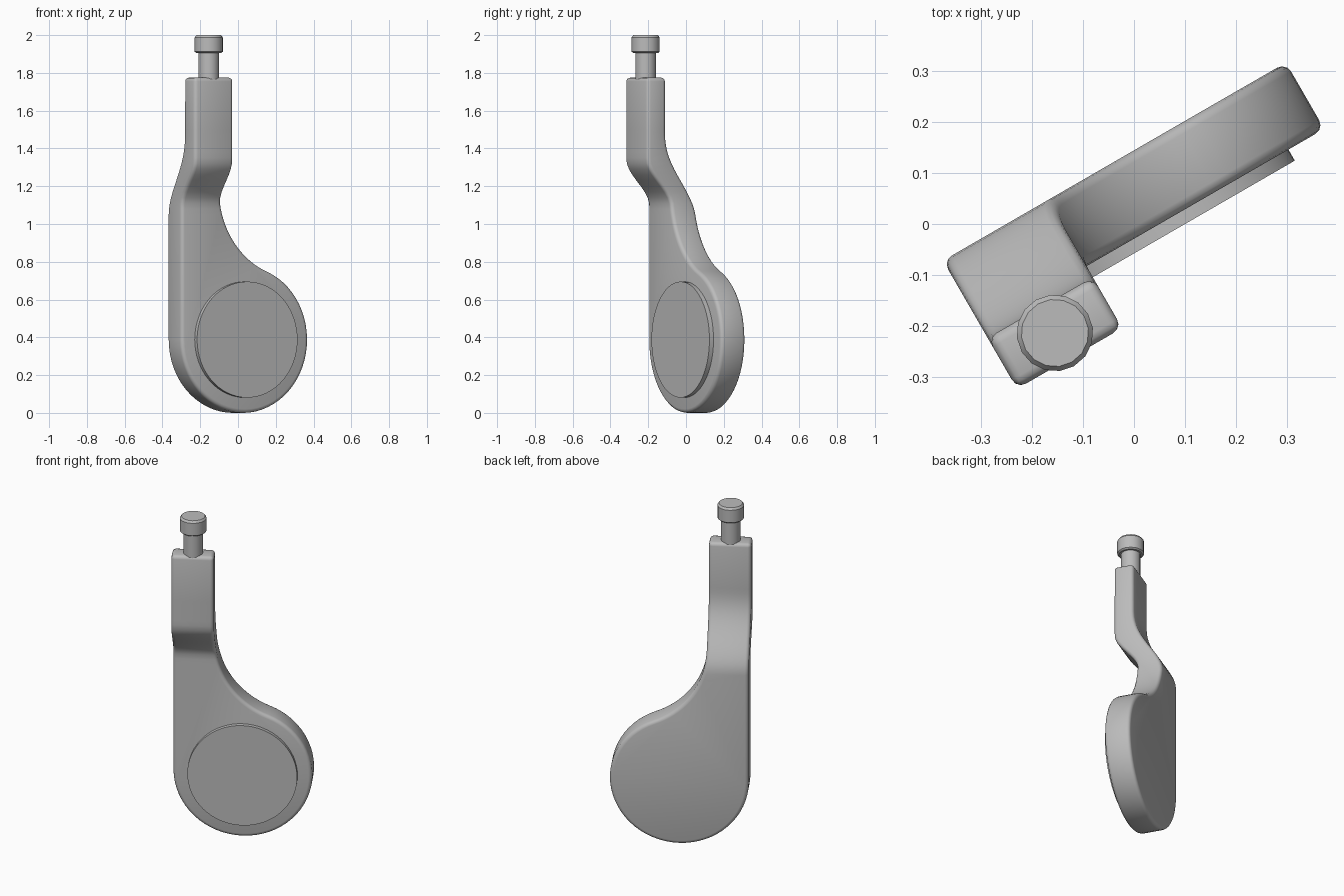
import bpy, bmesh, math

if "Cube" in bpy.data.objects:
    bpy.data.objects.remove(bpy.data.objects["Cube"], do_unlink=True)

TURN = math.radians(30)          # whole part is turned about z
R, CU, CZ = 0.388, 0.028, 0.388  # round paddle end
LEFT, RIGHT = -0.36, -0.122      # stem sides
FLAT_TOP, STEM_TOP = 1.05, 1.775
NECK_Z = 1.18                    # where the inner curve meets the stem

grey = bpy.data.materials.new("plain grey")
grey.use_nodes = True
colour = (0.5, 0.5, 0.5, 1)
grey.diffuse_color = colour
grey.node_tree.nodes["Principled BSDF"].inputs["Base Color"].default_value = colour


def finish(name, bm, bevel=0, segments=3):
    bmesh.ops.recalc_face_normals(bm, faces=bm.faces)
    mesh = bpy.data.meshes.new(name)
    bm.to_mesh(mesh)
    bm.free()
    mesh.materials.append(grey)
    ob = bpy.data.objects.new(name, mesh)
    bpy.context.collection.objects.link(ob)
    ob.rotation_euler.z = TURN
    bpy.ops.object.select_all(action='DESELECT')
    ob.select_set(True)
    bpy.context.view_layer.objects.active = ob
    if bevel:
        mod = ob.modifiers.new("rounded edges", 'BEVEL')
        mod.width, mod.segments = bevel, segments
        mod.limit_method, mod.angle_limit = 'ANGLE', math.radians(40)
        mod.use_clamp_overlap = False
        bpy.ops.object.modifier_apply(modifier=mod.name)
    bpy.ops.object.shade_smooth_by_angle(angle=math.radians(35))
    return ob


def smooth(z, start, end):
    t = min(max((z - start) / (end - start), 0), 1)
    return t * t * (3 - 2 * t)


def front(z):
    return -0.165 + 0.14 * smooth(z, 1.34, 1.1)


def back(z):
    return -0.05 + 0.175 * smooth(z, 1.5, FLAT_TOP) ** 1.4


# Inner concave arc, tangent to the stem and to the round end
gap, rise = CU - RIGHT, NECK_Z - CZ
ARC = (gap ** 2 + rise ** 2 - R ** 2) / (2 * (R + gap))
AU = RIGHT + ARC


def right_side(z):
    if z >= NECK_Z:
        return RIGHT
    return AU - math.sqrt(ARC ** 2 - (NECK_Z - z) ** 2)


# Body: flat round paddle below, cranked stem above
touch = math.atan2(rise, AU - CU)
outline = [(LEFT, FLAT_TOP)]
for i in range(45):
    a = -math.pi + (touch + math.pi) * i / 44
    outline.append((CU + R * math.cos(a), CZ + R * math.sin(a)))
a0, a1 = math.pi + touch, math.pi + math.asin((NECK_Z - FLAT_TOP) / ARC)
for i in range(1, 15):
    a = a0 + (a1 - a0) * i / 14
    outline.append((AU + ARC * math.cos(a), NECK_Z + ARC * math.sin(a)))

bm = bmesh.new()
f = [bm.verts.new((u, front(z), z)) for u, z in outline]
b = [bm.verts.new((u, back(z), z)) for u, z in outline]
bm.faces.new(f)
bm.faces.new(b[::-1])
for i in range(len(f) - 1):
    bm.faces.new((f[i], b[i], b[i + 1], f[i + 1]))
ring = [f[0], f[-1], b[-1], b[0]]
levels = [FLAT_TOP + 0.03 * i for i in range(1, 16)] + [STEM_TOP]
for z in levels:
    r = right_side(z)
    new = [bm.verts.new(p) for p in ((LEFT, front(z), z), (r, front(z), z),
                                     (r, back(z), z), (LEFT, back(z), z))]
    for k in range(4):
        n = (k + 1) % 4
        bm.faces.new((ring[k], ring[n], new[n], new[k]))
    ring = new
bm.faces.new(ring)
finish("paddle_and_stem", bm, 0.02)


def lathe(name, profile, sides, centre, along_y=False):
    """Closed solid of revolution from (radius, height) points."""
    bm = bmesh.new()
    rings = []
    for r, h in profile:
        row = []
        for k in range(sides):
            a = 2 * math.pi * k / sides
            p, q = r * math.cos(a), r * math.sin(a)
            co = (p, h, q) if along_y else (p, q, h)
            row.append(bm.verts.new([c + d for c, d in zip(co, centre)]))
        rings.append(row)
    for lo, hi in zip(rings, rings[1:]):
        for k in range(sides):
            n = (k + 1) % sides
            bm.faces.new((lo[k], lo[n], hi[n], hi[k]))
    bm.faces.new(rings[0])
    bm.faces.new(rings[-1])
    return finish(name, bm)


# Round face pad on the front of the paddle
lathe("face_pad", [(0.307, 0), (0.307, -0.05)], 64, (CU, 0, CZ), True)

# Headed pin on top of the stem
pin = ((LEFT + RIGHT) / 2, -0.1075, 0)
lathe("pin_neck", [(0.055, 1.74), (0.055, 1.92)], 16, pin)
lathe("pin_head", [(0.066, 1.905), (0.075, 1.912), (0.075, 1.988), (0.066, 2.0)], 16, pin)
